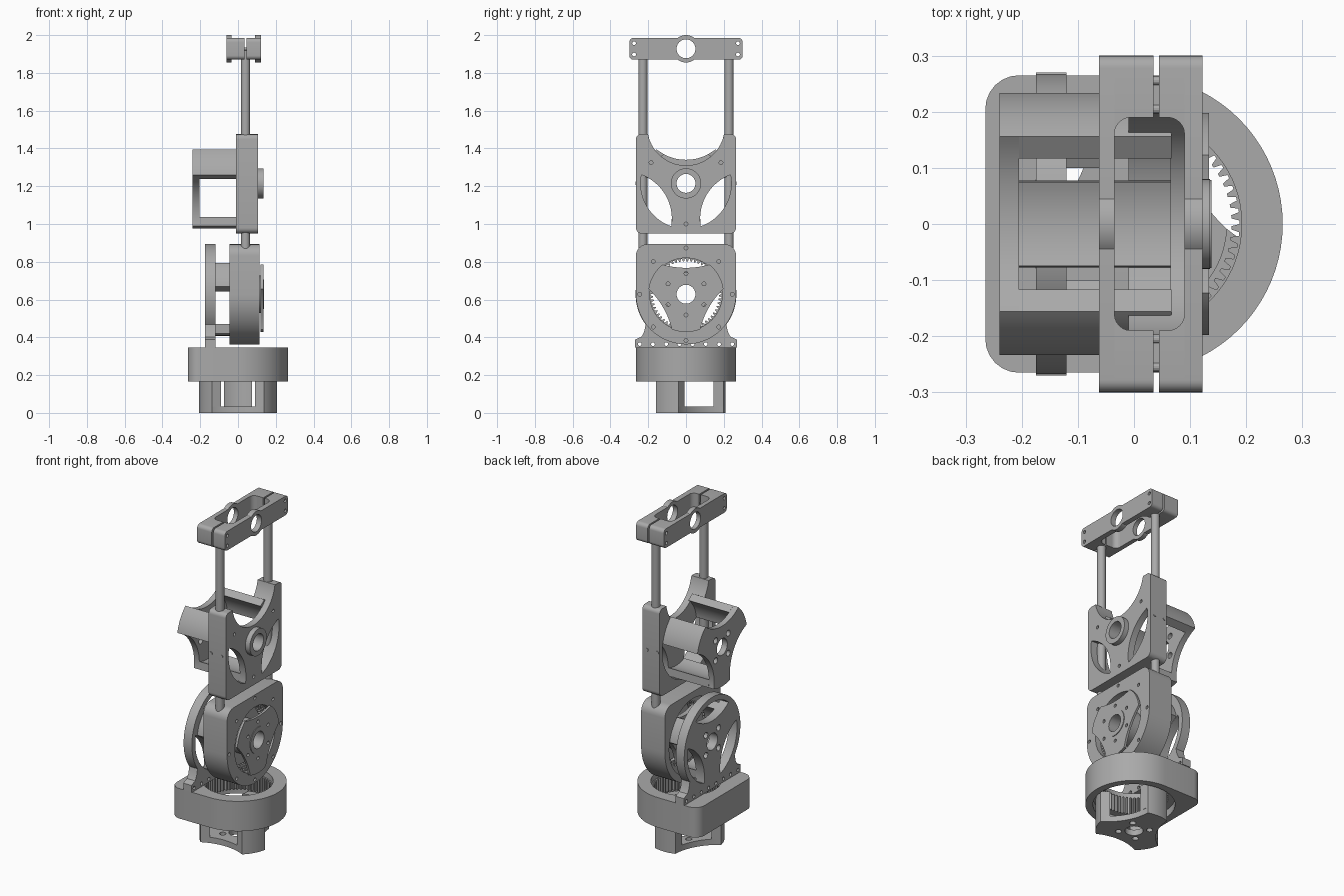
import bpy, bmesh
from math import sin, cos, acos, asin, radians, degrees, pi
from mathutils import Matrix, Vector

if "Cube" in bpy.data.objects:
    bpy.data.objects.remove(bpy.data.objects["Cube"])

grey = bpy.data.materials.new("machined_grey")
grey.diffuse_color = (0.40, 0.40, 0.40, 1)
grey.use_nodes = True
grey.node_tree.nodes["Principled BSDF"].inputs["Base Color"].default_value = grey.diffuse_color

# Frames: extrude upward (u,v = x,y) or sideways (u,v = y,z)
UP = Matrix.Identity(4)
def side(z):
    return Matrix(((0, 0, 1, 0), (1, 0, 0, 0), (0, 1, 0, z), (0, 0, 0, 1)))

def arc(r, a0, a1, n=24, c=(0, 0)):
    return [(c[0] + r * cos(radians(a0 + (a1 - a0) * i / n)),
             c[1] + r * sin(radians(a0 + (a1 - a0) * i / n))) for i in range(n + 1)]

def circle(r, c=(0, 0), n=None):
    return arc(r, 0, 360, n or (72 if r > 0.1 else 40 if r > 0.03 else 14), c)[:-1]

def ring_of(r, rad, n, start=0):
    return [circle(r, (rad * cos(radians(start + 360 * i / n)), rad * sin(radians(start + 360 * i / n))))
            for i in range(n)]

def rounded(corners, r):
    out, n = [], len(corners)
    for i in range(n):
        p, a, b = (Vector(corners[j % n]) for j in (i, i - 1, i + 1))
        s, e = p + (a - p).normalized() * r, p + (b - p).normalized() * r
        for k in range(7):
            t = k / 6
            # weighted curve gives a true quarter circle on right angles
            w = 2 * t * (1 - t) * 0.7071
            d = (1 - t) ** 2 + w + t * t
            out.append(tuple((s * (1 - t) ** 2 + p * w + e * t * t) / d))
    return out

def prism(name, loops, w0, w1, frame):
    """Extrude a closed outline (first loop) with holes (other loops)."""
    cu = bpy.data.curves.new(name, 'CURVE')
    cu.dimensions, cu.fill_mode, cu.extrude = '2D', 'BOTH', (w1 - w0) / 2
    for pts in loops:
        s = cu.splines.new('POLY')
        s.points.add(len(pts) - 1)
        for q, (u, v) in zip(s.points, pts):
            q.co = (u, v, 0, 1)
        s.use_cyclic_u = True
    tmp = bpy.data.objects.new(name + "_curve", cu)
    bpy.context.collection.objects.link(tmp)
    me = bpy.data.meshes.new_from_object(tmp.evaluated_get(bpy.context.evaluated_depsgraph_get()))
    bpy.data.objects.remove(tmp)
    bm = bmesh.new()
    bm.from_mesh(me)
    bmesh.ops.remove_doubles(bm, verts=bm.verts, dist=1e-5)
    bm.transform(frame @ Matrix.Translation((0, 0, (w0 + w1) / 2)))
    bmesh.ops.recalc_face_normals(bm, faces=bm.faces)
    bm.to_mesh(me)
    bm.free()
    me.name = name
    me.materials.clear()
    me.materials.append(grey)
    ob = bpy.data.objects.new(name, me)
    bpy.context.collection.objects.link(ob)
    return ob

# Three-armed shape: corner arcs joined by concave arcs
def concave(R, half, mid, c):
    b = radians(60 - half)
    D = (R * R - mid * mid) / (2 * (R * cos(b) - mid))
    rho = D - mid
    sw = degrees(asin(R * sin(b) / rho))
    m = c + 60
    ctr = (D * cos(radians(m)), D * sin(radians(m)))
    return arc(rho, m + 180 + sw, m + 180 - sw, 20, ctr), D, rho

def three_arm(R, c0, half=19, mid=0.125):
    out = []
    for c in (c0, c0 + 120, c0 + 240):
        out += arc(R, c - half, c + half, 12)[:-1] + concave(R, half, mid, c)[0][:-1]
    return out

def lens(R, c, half=19, mid=0.125):
    return arc(R, c + half, c + 120 - half, 24)[:-1] + concave(R, half, mid, c)[0][::-1][:-1]

def bracket(name, R, c0, w0, w1, w2, frame, plate=True):
    if plate:
        prism(name + "_plate", [three_arm(R, c0), circle(0.05)] + ring_of(0.018, 0.085, 4, 45), w0, w1, frame)
    _, D, rho = concave(R, 19, 0.125, c0)
    ri = R - 0.045
    hi = 60 - degrees(acos((ri * ri + D * D - rho * rho) / (2 * ri * D)))
    for i in range(3):
        c = c0 + 120 * i
        prism(f"{name}_column_{i}", [arc(R, c - 19, c + 19, 12) + arc(ri, c + hi, c - hi, 12)], w1, w2, frame)

# Geared housing: half round, half square with an internal ring gear
def gear_loop(tip, root, n=56):
    out = []
    for i in range(n):
        for f, r in ((0.0, root), (0.3, root), (0.5, tip), (0.8, tip)):
            a = 2 * pi * (i + f) / n
            out.append((r * cos(a), r * sin(a)))
    return out

def housing(name, w0, w1, frame, turn=False, extra=()):
    s = 0.265
    body = arc(s, 180, 360, 40) + rounded([(s, 0.1), (s, s), (-s, s), (-s, 0.1)], 0.06)[7:21]
    if turn:
        body = [(-v, u) for u, v in body]
    prism(name + "_skirt", [body, circle(0.224)], w0, w0 + 0.045, frame)
    prism(name + "_ring_gear", [body, gear_loop(0.174, 0.188)], w0 + 0.045, w1 - 0.035, frame)
    prism(name + "_rim", [body, circle(0.192)] + list(extra), w1 - 0.035, w1, frame)

# Base
bracket("base_bracket", 0.21, 90, 0, 0.035, 0.19, UP)
housing("base_housing", 0.165, 0.345, UP, turn=True)

# Shoulder: standing disc with foot, bracket, geared housing, carrier
S = side(0.628)
foot = arc(0.267, -37, 217, 60) + [(-0.222, -0.2), (-0.236, -0.225), (-0.27, -0.24), (-0.27, -0.283),
                                  (0.27, -0.283), (0.27, -0.24), (0.236, -0.225), (0.222, -0.2)]
prism("shoulder_disc", [foot, circle(0.05)] + [lens(0.235, c) for c in (30, 150, 270)]
      + ring_of(0.018, 0.085, 4, 45)
      + [circle(0.01, (-0.245 + 0.07 * i, -0.264)) for i in range(8)], -0.175, -0.12, S)
bracket("shoulder_bracket", 0.22, 30, -0.15, -0.13, -0.005, S, plate=False)
housing("shoulder_housing", -0.045, 0.113, S, extra=ring_of(0.01, 0.245, 8))
prism("carrier_hub", [circle(0.1), circle(0.05)], 0.0, 0.12, S)
prism("inner_carrier", [three_arm(0.168, 30, 22, 0.115), circle(0.05)], 0.0, 0.03, S)
prism("outer_carrier", [three_arm(0.2, 30, 22, 0.14), circle(0.05)] + ring_of(0.01, 0.11, 6, 30), 0.12, 0.134, S)
prism("carrier_collar", [circle(0.078), circle(0.05)], 0.13, 0.138, S)

# Elbow frame: hollow back, front plate with curved windows
E = side(1.215)
cut, cc = 0.205, (0, 0.30)
lower = rounded([(-0.265, 0.1), (-0.265, -0.265), (0.265, -0.265), (0.265, 0.1)], 0.03)[7:21]
lobe_r = rounded([(0.265, 0.1), (0.265, 0.26), (0.203, 0.26)], 0.025)[7:14]
lobe_l = [(-u, v) for u, v in lobe_r[::-1]]
prism("elbow_plate", [lower + lobe_r + arc(cut, -11, -169, 36, cc) + lobe_l, circle(0.05),
                      lens(0.24, 150), lens(0.24, 270), circle(0.01, (0.185, 0.11)),
                      circle(0.01, (-0.185, 0.11)), circle(0.01, (0, -0.215))], 0.065, 0.105, E)
prism("elbow_walls", [lower + lobe_r + arc(cut, -11, -37.3, 8, cc) + arc(0.24, 47, -227, 72)
                      + arc(cut, -142.7, -169, 8, cc) + lobe_l], -0.01, 0.065, E)
prism("elbow_collar", [circle(0.08), circle(0.05)], 0.1, 0.135, E)
bracket("elbow_bracket", 0.238, 30, -0.24, -0.205, 0.067, E)

# Rods and side screws
for sgn, tag in ((-1, "front"), (1, "back")):
    prism(f"{tag}_rod", [circle(0.024, (0.04, sgn * 0.228), 32)], 0.85, 1.93, UP)
    for x in (0.005, 0.075):
        fr = Matrix.Translation((x, sgn * 0.265, 1.215)) @ Matrix.Rotation(pi / 2, 4, 'X')
        prism(f"{tag}_side_screw", [circle(0.01)], -0.003, 0.003, fr)

# Top clamp: two halves with bored cheeks, end blocks and fillets
T = side(1.9275)
h, a = 0.0575, 0.0725
t0 = degrees(asin(h / a))
bar = rounded([(-0.3, h), (-0.3, -h), (0.3, -h), (0.3, h)], 0.022)
cheek = bar[:14] + arc(a, 180 + t0, 360 - t0, 16) + bar[14:] + arc(a, t0, 180 - t0, 16)
holes = [circle(0.01, (y, z)) for y in (-0.275, 0.275) for z in (-0.03, 0.03)]
for tag, c0, c1, e0, e1 in (("left", -0.062, -0.035, -0.035, 0.035), ("right", 0.09, 0.122, 0.045, 0.09)):
    prism(f"clamp_{tag}_cheek", [cheek, circle(0.05)] + holes, c0, c1, T)
    fx, d = (-0.035, 1) if tag == "left" else (0.09, -1)
    for sgn in (-1, 1):
        end = rounded([(0.1, h), (0.1, -h), (0.3, -h), (0.3, h)], 0.022)[14:] + [(0.19, h), (0.19, -h)]
        prism(f"clamp_{tag}_end", [[(sgn * u, v) for u, v in end]] +
              [q for q in holes if q[0][0] * sgn > 0], e0, e1, T)
        fil = [(fx, sgn * 0.19)] + [(fx + d * (0.03 - 0.03 * cos(t)), sgn * (0.16 + 0.03 * sin(t)))
                                    for t in (i * pi / 12 for i in range(7))]
        prism(f"clamp_{tag}_fillet", [fil], 1.87, 1.985, UP)
for sgn in (-1, 1):
    for y in (0.205, 0.255):
        prism("clamp_bolt", [circle(0.008, (sgn * y, 0))], 0.03, 0.05, T)

# Smooth round walls, keep edges crisp
bpy.ops.object.select_all(action='SELECT')
bpy.context.view_layer.objects.active = bpy.context.collection.objects[0]
bpy.ops.object.shade_smooth_by_angle(angle=radians(25))
